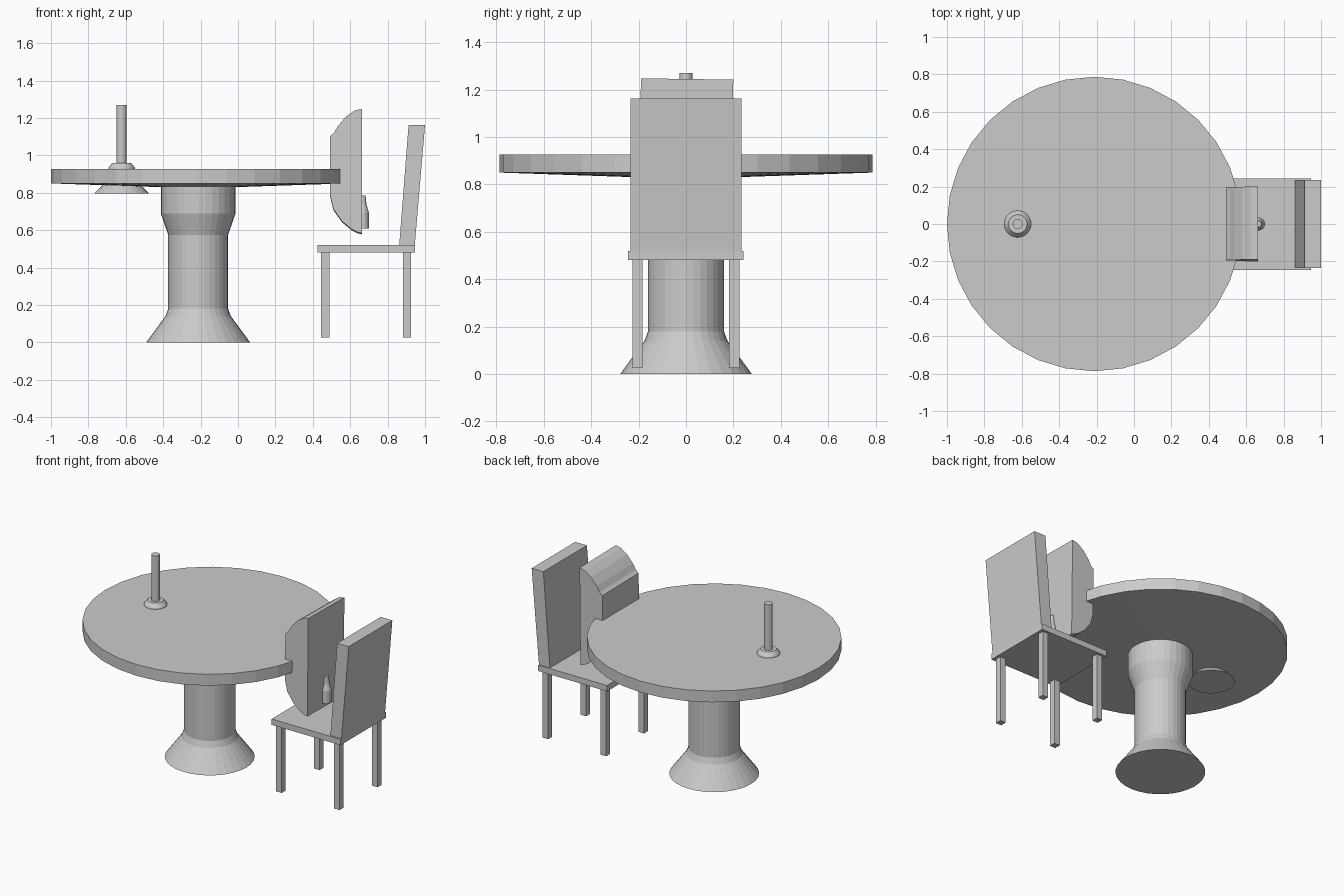
import bpy, bmesh, math
from mathutils import Matrix

cube = bpy.data.objects.get("Cube")
if cube:
    bpy.data.objects.remove(cube, do_unlink=True)

GREY = (0.6, 0.6, 0.6, 1.0)
grey = bpy.data.materials.new("plain grey")
grey.use_nodes = True
grey.diffuse_color = GREY
grey.node_tree.nodes["Principled BSDF"].inputs["Base Color"].default_value = GREY


def finish(name, bm):
    bmesh.ops.recalc_face_normals(bm, faces=bm.faces)
    mesh = bpy.data.meshes.new(name)
    bm.to_mesh(mesh)
    bm.free()
    mesh.materials.append(grey)
    obj = bpy.data.objects.new(name, mesh)
    bpy.context.collection.objects.link(obj)
    return obj


def turned(name, profile, x, sides=32):
    """Closed lathe shape from (radius, height) pairs, bottom to top."""
    bm = bmesh.new()
    rings = []
    for r, z in profile:
        angles = [2 * math.pi * i / sides for i in range(sides)]
        rings.append([bm.verts.new((x + r * math.cos(a), r * math.sin(a), z)) for a in angles])
    for low, high in zip(rings, rings[1:]):
        for i in range(sides):
            j = (i + 1) % sides
            bm.faces.new((low[i], low[j], high[j], high[i]))
    bm.faces.new(rings[0])
    bm.faces.new(rings[-1])
    return finish(name, bm)


def slab(name, outline, y0, y1):
    """Side outline of (x, z) pairs extruded along y."""
    bm = bmesh.new()
    near = [bm.verts.new((x, y0, z)) for x, z in outline]
    far = [bm.verts.new((x, y1, z)) for x, z in outline]
    bm.faces.new(near)
    bm.faces.new(far)
    for i in range(len(outline)):
        j = (i + 1) % len(outline)
        bm.faces.new((near[i], near[j], far[j], far[i]))
    return finish(name, bm)


def block(name, x0, x1, y0, y1, z0, z1):
    return slab(name, [(x0, z0), (x1, z0), (x1, z1), (x0, z1)], y0, y1)


# Round table: top with a slightly coned underside, flared pedestal
TABLE_X = -0.213
turned("table_top", [(0.2, 0.83), (0.787, 0.85), (0.787, 0.927)], TABLE_X)
turned("pedestal", [(0.278, 0), (0.175, 0.14), (0.16, 0.18), (0.16, 0.575),
                    (0.2, 0.69), (0.2, 0.835)], TABLE_X)

# Post on a bell-shaped foot that passes through the table top
turned("post_foot", [(0.145, 0.795), (0.143, 0.8), (0.102, 0.84), (0.072, 0.925),
                     (0.07, 0.935), (0.05, 0.96)], -0.622)
turned("post", [(0.027, 0.95), (0.027, 1.27)], -0.622, 16)

# Rounded cabinet at the table edge, leaning very slightly sideways
cabinet = slab("cabinet", [(0.663, 0.58), (0.663, 1.245), (0.626, 1.238), (0.578, 1.205),
                           (0.535, 1.155), (0.513, 1.118), (0.492, 1.1), (0.492, 0.785),
                           (0.51, 0.71), (0.556, 0.645), (0.61, 0.6), (0.64, 0.586)],
               -0.195, 0.195)
pivot = Matrix.Translation((0, 0.003, 0.915))
cabinet.data.transform(pivot @ Matrix.Rotation(-0.014, 4, "X") @ pivot.inverted())

# Small bottle-shaped handle on the cabinet
turned("handle", [(0.035, 0.61), (0.035, 0.695), (0.022, 0.735), (0.017, 0.785)], 0.665, 16)

# Chair
block("chair_seat", 0.425, 0.945, -0.245, 0.243, 0.48, 0.52)
slab("chair_back", [(0.862, 0.52), (0.945, 0.52), (1.0, 1.163), (0.912, 1.163)], -0.235, 0.235)
for end, x in (("front", 0.445), ("back", 0.882)):
    for side, y in (("right", -0.226), ("left", 0.182)):
        block(f"chair_{end}_{side}_leg", x, x + 0.043, y, y + 0.043, 0.025, 0.48)
